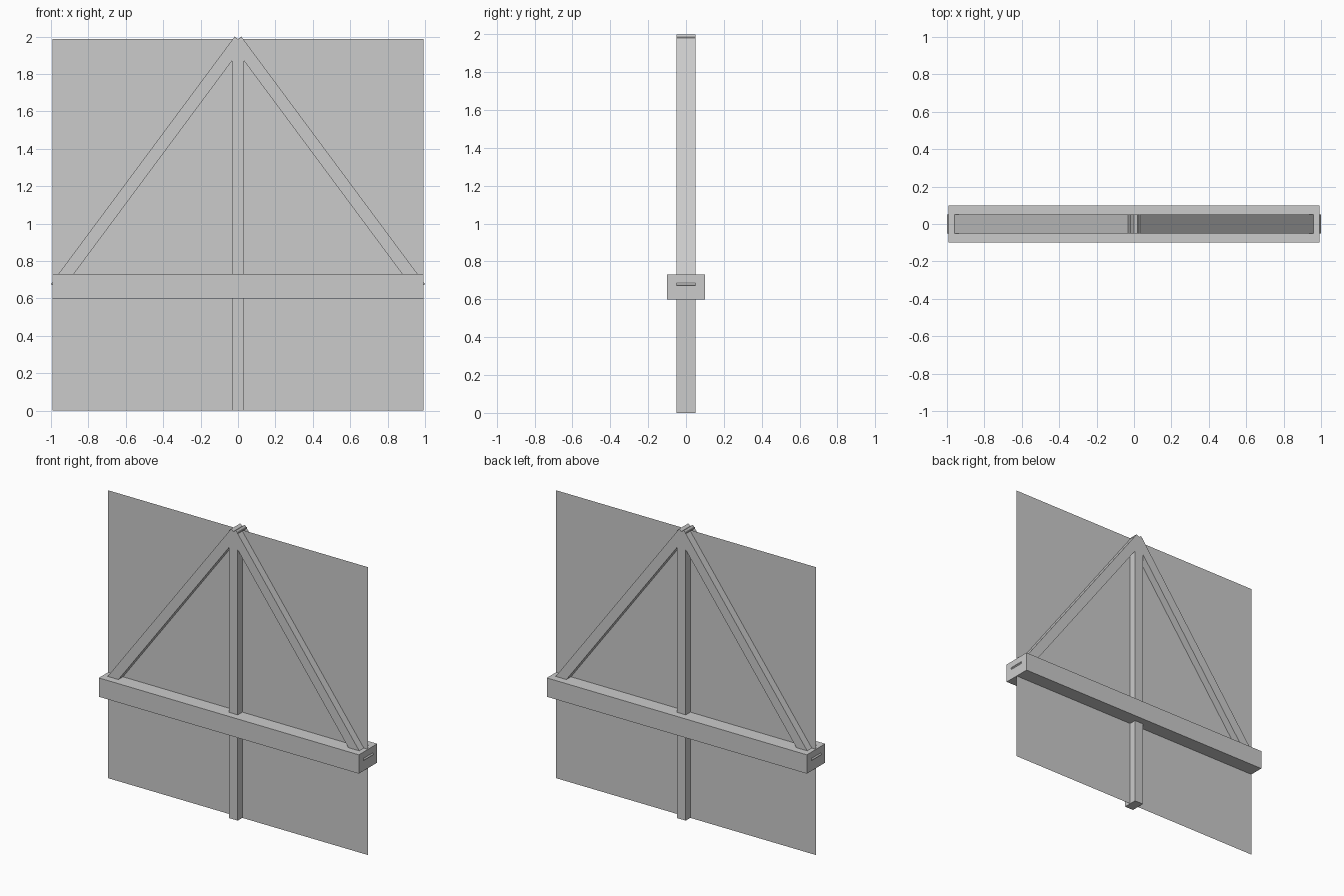
import bpy
from mathutils import Vector

if "Cube" in bpy.data.objects:
    bpy.data.objects.remove(bpy.data.objects["Cube"])


def make_mesh(name, verts, faces):
    mesh = bpy.data.meshes.new(name)
    mesh.from_pydata(verts, [], faces)
    obj = bpy.data.objects.new(name, mesh)
    bpy.context.collection.objects.link(obj)
    return obj


def prism(name, profile, half_depth):
    """Extrude a counter-clockwise (as seen from the front) x-z quad along y."""
    verts = [(x, y, z) for y in (-half_depth, half_depth) for x, z in profile]
    faces = [(0, 1, 2, 3), (7, 6, 5, 4)]
    faces += [(i, i + 4, (i + 1) % 4 + 4, (i + 1) % 4) for i in range(4)]
    return make_mesh(name, verts, faces)


def box(name, half_x, z0, z1, half_depth):
    return prism(name, [(-half_x, z0), (half_x, z0), (half_x, z1), (-half_x, z1)], half_depth)


W = 0.993      # half width of panel and beam
TOP = 1.987    # top of panel and post
T = 0.066      # timber thickness

# Thin central panel
make_mesh("panel", [(-W, 0, 0), (W, 0, 0), (W, 0, TOP), (-W, 0, TOP)], [(0, 1, 2, 3)])

# Upright post and wide cross beam
box("center_post", T / 2, 0, TOP, 0.05)
box("cross_beam", W, 0.6, 0.73, 0.1)

# Diagonal braces, square cut, tips just emerging from the beam ends
for side, label in ((-1, "left"), (1, "right")):
    low, high = Vector((side * 1.0, 0.677)), Vector((side * 0.018, 2.0))
    d = (high - low).normalized()
    inward = Vector((d.y, -d.x)) * (-side) * T
    profile = [low, low + inward, high + inward, high]
    if side > 0:
        profile.reverse()
    prism(label + "_brace", profile, 0.05)
